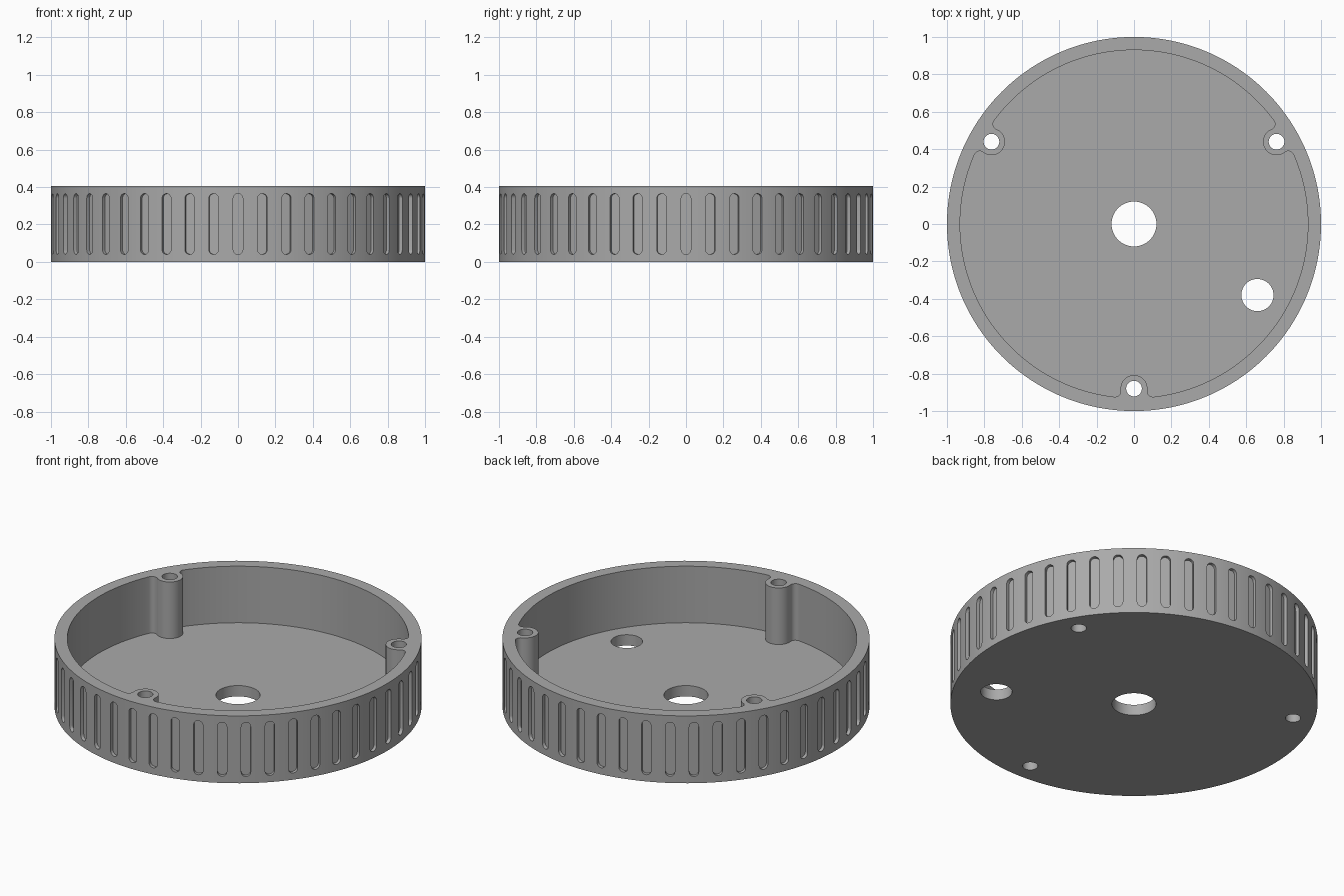
import bpy
import bmesh
from math import sin, cos, pi, acos, atan2, radians
from mathutils import Matrix, Vector

HEIGHT, FLOOR = 0.405, 0.065
WALL_R, BOSS_R, BOSS_POS, FILLET = 0.93, 0.072, 0.88, 0.03
BOSS_ANGLES = [radians(a) for a in (-90, 30, 150)]

if "Cube" in bpy.data.objects:
    bpy.data.objects.remove(bpy.data.objects["Cube"])

grey = bpy.data.materials.new("mid grey")
grey.use_nodes = True
grey.diffuse_color = (0.4, 0.4, 0.4, 1)
grey.node_tree.nodes["Principled BSDF"].inputs["Base Color"].default_value = (0.4, 0.4, 0.4, 1)


def arc(center, r, a0, a1, n):
    """Points along an arc from a0 to a1, both ends included."""
    return [Vector((center[0] + r * cos(a0 + (a1 - a0) * i / n),
                    center[1] + r * sin(a0 + (a1 - a0) * i / n))) for i in range(n + 1)]


def add_prism(bm, outline, z0, z1, matrix=Matrix()):
    """Extrude a 2D outline between two heights."""
    low = [bm.verts.new(matrix @ Vector((p[0], p[1], z0))) for p in outline]
    high = [bm.verts.new(matrix @ Vector((p[0], p[1], z1))) for p in outline]
    bm.faces.new(low[::-1])
    bm.faces.new(high)
    for i in range(len(low)):
        j = (i + 1) % len(low)
        bm.faces.new((low[i], low[j], high[j], high[i]))


def make_object(name, bm):
    bmesh.ops.recalc_face_normals(bm, faces=bm.faces)
    mesh = bpy.data.meshes.new(name)
    bm.to_mesh(mesh)
    bm.free()
    mesh.materials.append(grey)
    ob = bpy.data.objects.new(name, mesh)
    bpy.context.collection.objects.link(ob)
    return ob


def cut(target, bm, name):
    """Subtract a temporary solid from the target."""
    cutter = make_object(name, bm)
    cutter.hide_render = True
    mod = target.modifiers.new(name, 'BOOLEAN')
    mod.operation, mod.solver, mod.object = 'DIFFERENCE', 'EXACT', cutter
    bpy.context.view_layer.objects.active = target
    bpy.ops.object.modifier_apply(modifier=mod.name)
    bpy.data.objects.remove(cutter)


def circle(x, y, r, n):
    return arc((x, y), r, 0, 2 * pi, n)[:-1]


# Round body with chamfered top and bottom rims
bm = bmesh.new()
add_prism(bm, circle(0, 0, 1, 192), 0, HEIGHT)
rims = [e for e in bm.edges if abs(e.verts[0].co.z - e.verts[1].co.z) < 0.001]
bmesh.ops.bevel(bm, geom=rims, offset=0.011, segments=1, affect='EDGES')
body = make_object("round_housing", bm)

# Cavity outline: wall arcs that blend around three screw bosses
reach = WALL_R - FILLET
swing = acos((BOSS_POS**2 + reach**2 - (BOSS_R + FILLET)**2) / (2 * BOSS_POS * reach))
fx, fy = reach * cos(swing), reach * sin(swing)
turn = atan2(fy, fx - BOSS_POS)          # boss centre towards fillet centre
boss_side = (arc((fx, -fy), FILLET, -swing, pi - turn, 8)
             + arc((BOSS_POS, 0), BOSS_R, 2 * pi - turn, turn, 28)[1:-1]
             + arc((fx, fy), FILLET, turn + pi, 2 * pi + swing, 8))
# Both fillets turn through the inner side of the outline
boss_side[:9] = [Vector((p.x, -p.y)) for p in reversed(
    arc((fx, fy), FILLET, turn - pi, swing, 8))]
boss_side[-9:] = arc((fx, fy), FILLET, turn - pi, swing, 8)
# The boss arc runs through the side facing the middle
boss_side[9:-9] = arc((BOSS_POS, 0), BOSS_R, 2 * pi - turn, turn, 28)[1:-1]

outline = []
for a in BOSS_ANGLES:
    rot = Matrix.Rotation(a, 2)
    outline += [rot @ p for p in boss_side]
    outline += arc((0, 0), WALL_R, a + swing, a + 2 * pi / 3 - swing, 54)[1:-1]
bm = bmesh.new()
add_prism(bm, outline, FLOOR, HEIGHT + 0.2)
cut(body, bm, "cavity_cutter")

# Centre hole, cable hole and screw holes, all through
bm = bmesh.new()
add_prism(bm, circle(0, 0, 0.12, 64), -0.2, HEIGHT + 0.3)
add_prism(bm, circle(0.66, -0.38, 0.086, 48), -0.2, HEIGHT + 0.3)
for a in BOSS_ANGLES:
    add_prism(bm, circle(BOSS_POS * cos(a), BOSS_POS * sin(a), 0.042, 32), -0.2, HEIGHT + 0.3)
cut(body, bm, "hole_cutter")

# Round-ended grip slots around the outside
SLOT_R, SLOT_LOW, SLOT_HIGH, SLOTS = 0.026, 0.04, 0.365, 48
slot = (arc((0, SLOT_HIGH - SLOT_R), SLOT_R, 0, pi, 10)
        + arc((0, SLOT_LOW + SLOT_R), SLOT_R, pi, 2 * pi, 10))
upright = Matrix.Rotation(pi / 2, 4, 'X')
bm = bmesh.new()
for i in range(SLOTS):
    add_prism(bm, slot, 0.98, 1.05, Matrix.Rotation(2 * pi * i / SLOTS, 4, 'Z') @ upright)
cut(body, bm, "slot_cutter")

# Smooth curved walls with sharp edges
bpy.ops.object.select_all(action='DESELECT')
body.select_set(True)
bpy.context.view_layer.objects.active = body
bpy.ops.object.shade_smooth_by_angle(angle=radians(30))
